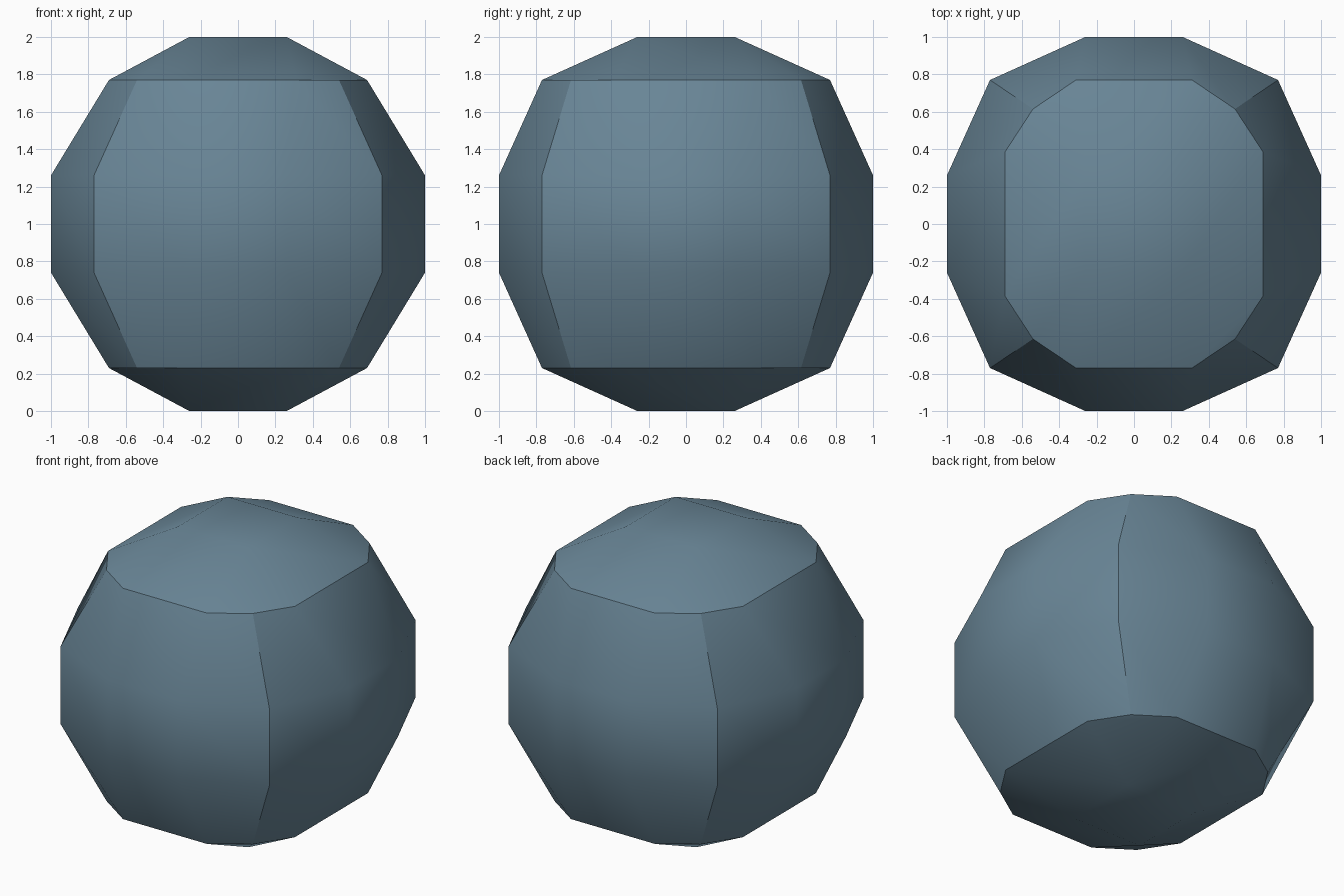
import bpy
import bmesh
from math import copysign

cube = bpy.data.objects.get("Cube")
if cube:
    bpy.data.objects.remove(cube, do_unlink=True)

# Slate blue material
slate = bpy.data.materials.new("slate_blue")
slate.use_nodes = True
colour = (0.14, 0.235, 0.305, 1)
slate.diffuse_color = colour
slate.node_tree.nodes["Principled BSDF"].inputs["Base Color"].default_value = colour

# Target positions, keyed by which axes lie on the outside of the cube
targets = {
    (True, False, False): (1, 0.26, 0.26),
    (False, True, False): (0.26, 1, 0.26),
    (False, False, True): (0.26, 0.26, 1),
    (False, True, True): (0.31, 0.77, 0.77),
    (True, False, True): (0.69, 0.385, 0.77),
    (True, True, False): (0.77, 0.77, 0.26),
    (True, True, True): (0.54, 0.615, 0.77),
}

# Boulder: a cube cut three by three and rounded outwards
bm = bmesh.new()
bmesh.ops.create_cube(bm, size=2)
bmesh.ops.subdivide_edges(bm, edges=bm.edges[:], cuts=2, use_grid_fill=True)
bm.normal_update()

# Keep the seams between the six sides sharp
for edge in bm.edges:
    edge.smooth = edge.calc_face_angle(0) < 0.5
for face in bm.faces:
    face.smooth = True

for vert in bm.verts:
    outside = tuple(abs(c) > 0.9 for c in vert.co)
    vert.co = [copysign(t, c) for t, c in zip(targets[outside], vert.co)]
    vert.co.z += 1

bmesh.ops.recalc_face_normals(bm, faces=bm.faces[:])
mesh = bpy.data.meshes.new("rounded_block")
bm.to_mesh(mesh)
bm.free()
mesh.materials.append(slate)
block = bpy.data.objects.new("rounded_block", mesh)
bpy.context.collection.objects.link(block)
